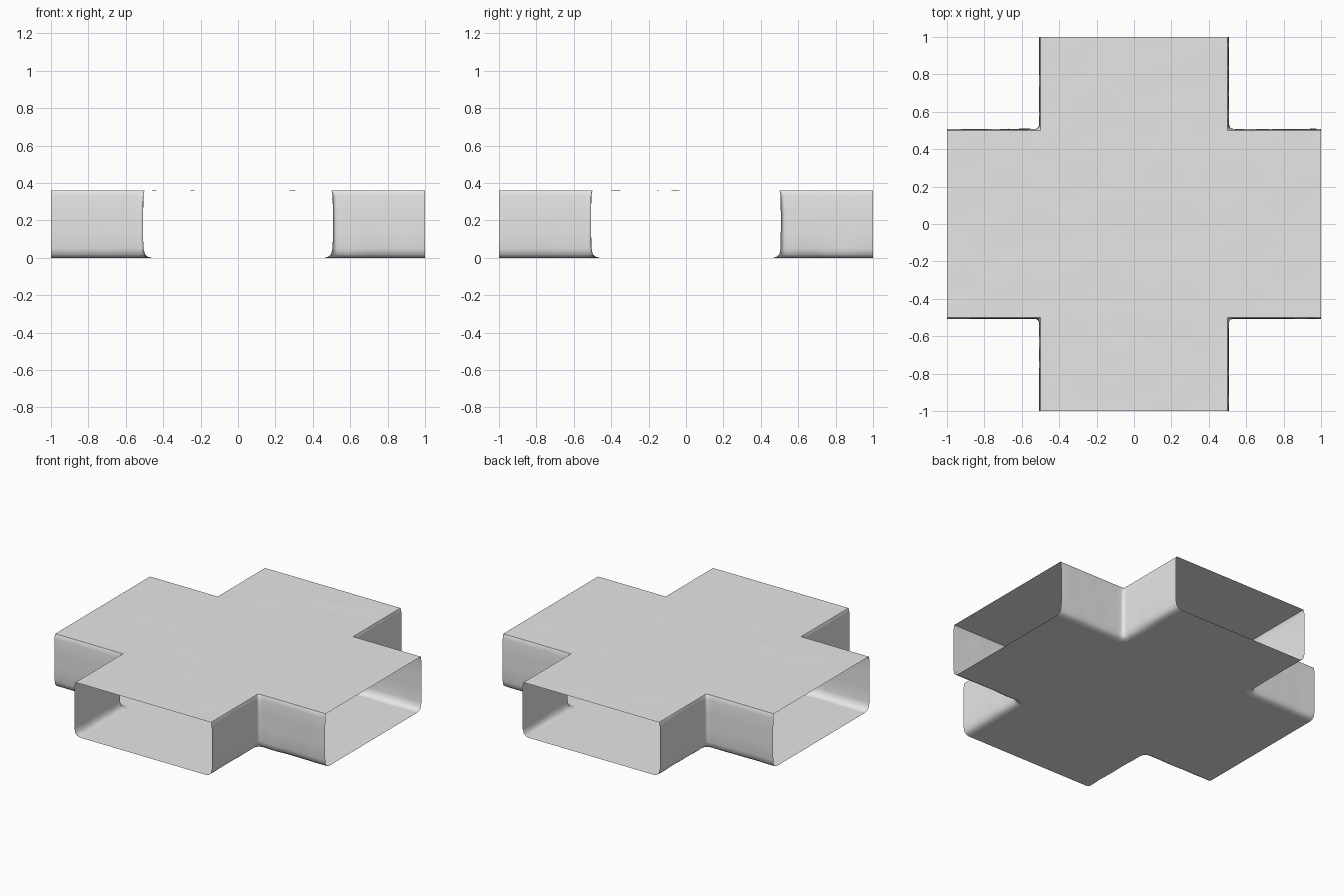
import bpy
import bmesh
import math
from mathutils import Vector, noise

cube = bpy.data.objects.get("Cube")
if cube:
    bpy.data.objects.remove(cube, do_unlink=True)

HEIGHT = 0.36
HALF = 0.5

# One plain grey for the whole shell
grey = bpy.data.materials.new("plain grey")
grey.use_nodes = True
grey.diffuse_color = (0.8, 0.8, 0.8, 1)
grey.node_tree.nodes["Principled BSDF"].inputs["Base Color"].default_value = (0.8, 0.8, 0.8, 1)

# Wall section from floor to roof: height, half width, inner corner radius, waviness
SECTION = [
    (0, 0.465, 0.06, 0.008),
    (0.005, 0.485, 0.045, 0.006),
    (0.018, 0.5, 0.03, 0.004),
    (0.05, 0.507, 0.025, 0.002),
    (0.14, 0.508, 0.022, 0.002),
    (0.24, 0.508, 0.022, 0.002),
    (0.33, 0.507, 0.02, 0.002),
    (0.35, 0.504, 0.012, 0.002),
    (HEIGHT, HALF, 0.002, 0),
]


def wall_path(level, turn):
    """Points along one L-shaped wall, from one arm end round to the next."""
    z, w, r, wave = level
    steps, arc = 20, 6
    c = w + r
    pts = [(w, 1 + (c - 1) * i / steps) for i in range(steps)]
    for i in range(arc + 1):
        a = math.pi / 2 * i / arc
        pts.append((c - r * math.cos(a), c - r * math.sin(a)))
    pts += [(c + (1 - c) * i / steps, w) for i in range(1, steps + 1)]
    out = []
    for x, y in pts:
        d = wave * noise.noise(Vector((x * 9, y * 9, z * 9 + turn * 5)))
        if x < c:
            x += d
        if y < c:
            y += d
        # quarter turns about the centre
        for _ in range(turn):
            x, y = y, -x
        out.append((x, y, z))
    return out


def finish(bm, name, smooth):
    mesh = bpy.data.meshes.new(name)
    bm.to_mesh(mesh)
    bm.free()
    mesh.materials.append(grey)
    obj = bpy.data.objects.new(name, mesh)
    bpy.context.collection.objects.link(obj)
    if smooth:
        bpy.ops.object.select_all(action="DESELECT")
        obj.select_set(True)
        bpy.context.view_layer.objects.active = obj
        bpy.ops.object.shade_smooth_by_angle(angle=math.radians(60))
    return obj


# Four corner walls with a soft curve into the floor
for turn, name in enumerate(("back_left", "front_left", "front_right", "back_right")):
    bm = bmesh.new()
    rows = [[bm.verts.new(p) for p in wall_path(level, turn)] for level in SECTION]
    for low, high in zip(rows, rows[1:]):
        for i in range(len(low) - 1):
            bm.faces.new((low[i], high[i], high[i + 1], low[i + 1]))
    # normals point away from the passage
    bm.normal_update()
    out = Vector((1, 1, 0)) if turn == 0 else Vector(wall_path(SECTION[4], turn)[23]) * Vector((1, 1, 0)).length
    if sum(f.normal.dot(out) for f in bm.faces) < 0:
        bmesh.ops.reverse_faces(bm, faces=bm.faces[:])
    finish(bm, name + "_wall", True)

# Flat floor bounded by the feet of the walls
bm = bmesh.new()
outline = [p for turn in range(4) for p in wall_path(SECTION[0], turn)]
floor = bm.faces.new([bm.verts.new(p) for p in outline])
floor.normal_update()
if floor.normal.z > 0:
    floor.normal_flip()
bmesh.ops.triangulate(bm, faces=[floor])
finish(bm, "floor", False)

# Cross-shaped roof with faint unevenness
bm = bmesh.new()
bmesh.ops.create_grid(bm, x_segments=40, y_segments=40, size=1)
outside = [f for f in bm.faces
           if min(abs(f.calc_center_median().x), abs(f.calc_center_median().y)) > HALF]
bmesh.ops.delete(bm, geom=outside, context="FACES")
for v in bm.verts:
    bump = 0.002 * noise.noise(Vector((v.co.x * 5, v.co.y * 9, 0.3)))
    v.co.z = HEIGHT if v.is_boundary else HEIGHT + bump
finish(bm, "roof", True)
